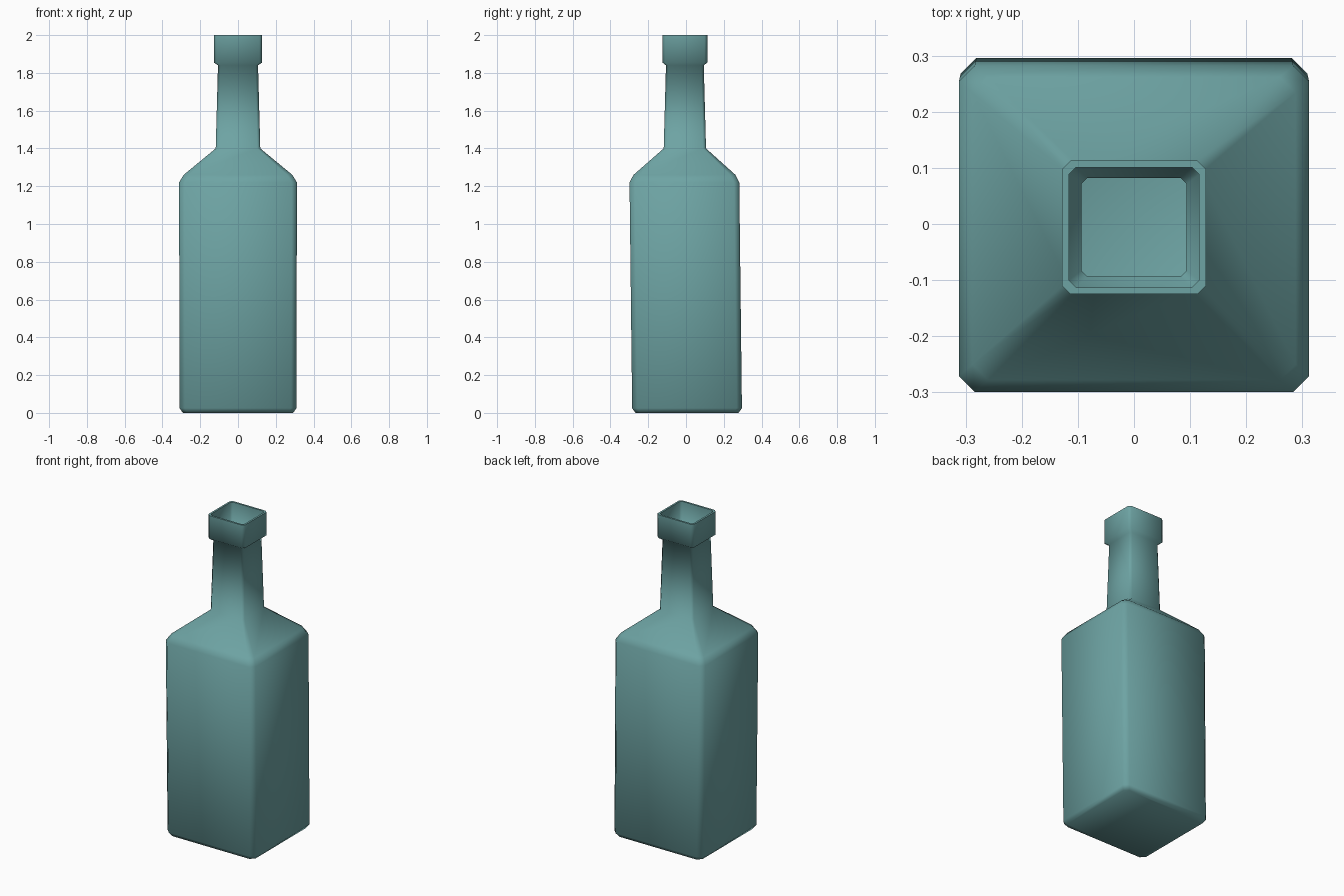
import bpy, bmesh

if "Cube" in bpy.data.objects:
    bpy.data.objects.remove(bpy.data.objects["Cube"])

glass = bpy.data.materials.new("teal glass")
glass.diffuse_color = (0.155, 0.37, 0.37, 1)
glass.use_nodes = True
glass.node_tree.nodes["Principled BSDF"].inputs["Base Color"].default_value = glass.diffuse_color

# Square profile: z, x half width, y min, y max, corner chamfer
PROFILE = [
    (0.005, 0.292, -0.268, 0.278, 0.025),
    (0.025, 0.309, -0.285, 0.296, 0.028),
    (1.22, 0.312, -0.299, 0.282, 0.028),
    (1.26, 0.288, -0.278, 0.262, 0.028),
    (1.40, 0.118, -0.118, 0.106, 0.016),
    (1.84, 0.106, -0.106, 0.094, 0.013),
    (1.855, 0.128, -0.125, 0.113, 0.015),
    (2.00, 0.128, -0.125, 0.113, 0.015),
]
WALL = 0.012


def ring(bm, z, hx, y0, y1, c):
    """One square cross-section with chamfered corners."""
    pts = [(-hx + c, y0), (hx - c, y0), (hx, y0 + c), (hx, y1 - c),
           (hx - c, y1), (-hx + c, y1), (-hx, y1 - c), (-hx, y0 + c)]
    return [bm.verts.new((x, y, z)) for x, y in pts]


bm = bmesh.new()
# Outer skin, from the bottom up to the lip
rings = [ring(bm, 0.0 if i == 0 else p[0], *p[1:]) for i, p in enumerate(PROFILE)]
# Inner skin, from the lip back down to the inside floor
for i, (z, hx, y0, y1, c) in reversed(list(enumerate(PROFILE))):
    zi = z + WALL if i < 2 else z
    rings.append(ring(bm, zi, hx - WALL, y0 + WALL, y1 - WALL, c * 0.85))
for a, b in zip(rings, rings[1:]):
    for i in range(8):
        j = (i + 1) % 8
        bm.faces.new((a[i], a[j], b[j], b[i]))
bm.faces.new(rings[0][::-1])
bm.faces.new(rings[-1])
bmesh.ops.recalc_face_normals(bm, faces=bm.faces)

mesh = bpy.data.meshes.new("square_bottle")
bm.to_mesh(mesh)
bm.free()
mesh.materials.append(glass)
bottle = bpy.data.objects.new("square_bottle", mesh)
bpy.context.collection.objects.link(bottle)

# Soft shoulders and corners, crisp lip
bpy.context.view_layer.objects.active = bottle
bottle.select_set(True)
bpy.ops.object.shade_smooth_by_angle(angle=1.05)
